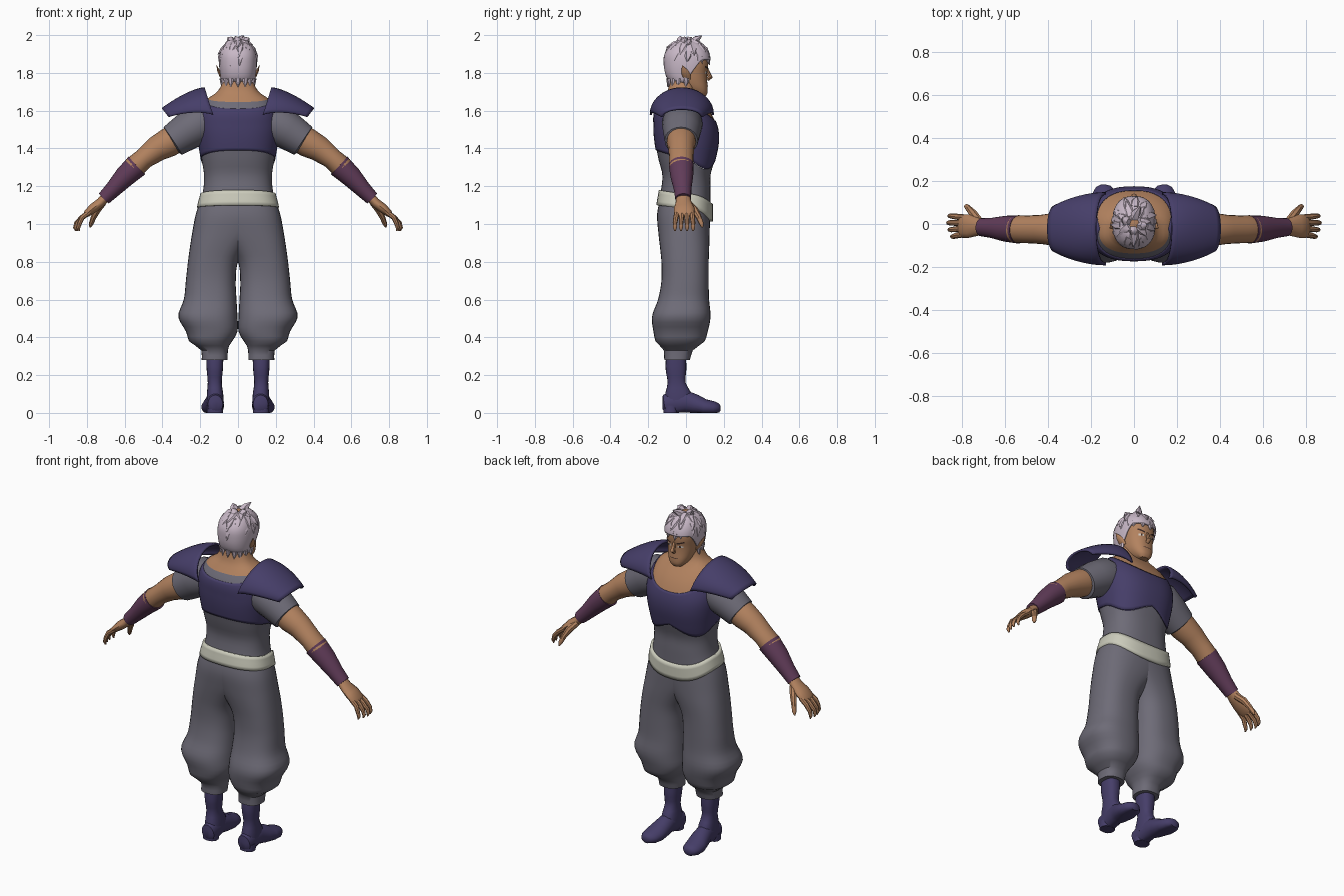
import bpy, math, random
from mathutils import Vector

random.seed(4)
if "Cube" in bpy.data.objects:
    bpy.data.objects.remove(bpy.data.objects["Cube"])
parts = []


def material(name, rgb):
    m = bpy.data.materials.new(name)
    m.use_nodes = True
    m.diffuse_color = (*rgb, 1)
    m.node_tree.nodes["Principled BSDF"].inputs["Base Color"].default_value = (*rgb, 1)
    return m


NAVY = material("navy cloth", (.061, .048, .141))
SKIN = material("tan skin", (.45, .225, .115))
GREY = material("grey cloth", (.155, .148, .185))
CREAM = material("cream sash", (.6, .6, .5))
PLUM = material("plum wrap", (.12, .045, .1))
HAIR = material("pale lilac hair", (.58, .48, .57))
DARK = material("dark brown", (.05, .025, .02))
WHITE = material("eye white", (.65, .6, .55))


def loft(name, rings, mat, closed=True, cap=True, mirror=False, thick=0):
    """Skin a list of equal rings of points."""
    n = len(rings[0])
    verts = [p for r in rings for p in r]
    faces = []
    for i in range(len(rings) - 1):
        for j in range(n if closed else n - 1):
            k = (j + 1) % n
            faces.append((i*n + j, i*n + k, i*n + n + k, i*n + n + j))
    if cap and closed:
        faces.append(tuple(reversed(range(n))))
        faces.append(tuple(range(len(verts) - n, len(verts))))
    me = bpy.data.meshes.new(name)
    me.from_pydata(verts, [], faces)
    me.materials.append(mat)
    ob = bpy.data.objects.new(name, me)
    bpy.context.collection.objects.link(ob)
    if thick:
        s = ob.modifiers.new("thickness", "SOLIDIFY")
        s.thickness = thick
        s.offset = -1
    if mirror:
        ob.modifiers.new("mirror", "MIRROR").use_mirror_merge = False
    parts.append(ob)
    return ob


def sample(table, z):
    """Smoothly interpolate the rows of a table sorted by height."""
    z = min(max(z, table[0][0]), table[-1][0])
    i = 0
    while i < len(table) - 2 and z > table[i + 1][0]:
        i += 1
    a, b = table[i], table[i + 1]
    p, q = table[max(i - 1, 0)], table[min(i + 2, len(table) - 1)]
    h = b[0] - a[0]
    t = (z - a[0]) / h
    out = []
    for k in range(1, len(a)):
        ma = (b[k] - p[k]) / (b[0] - p[0]) * h
        mb = (q[k] - a[k]) / (q[0] - a[0]) * h
        out.append((2*t**3 - 3*t*t + 1)*a[k] + (t**3 - 2*t*t + t)*ma
                   + (3*t*t - 2*t**3)*b[k] + (t**3 - t*t)*mb)
    return out


def surface(table, a, z, off=0, p=.82):
    """Point at angle a and height z on a body given by (z, x0, x1, back, front)."""
    x0, x1, yb, yf = sample(table, z)
    c, s = math.cos(a), math.sin(a)
    return Vector(((x0 + x1)/2 + ((x1 - x0)/2 + off) * math.copysign(abs(c)**p, c),
                   (yb + yf)/2 + ((yf - yb)/2 + off) * math.copysign(abs(s)**p, s), z))


def sheet(name, table, low, high, mat, off=0, rows=10, span=None, cols=48, **kw):
    """Part of a body between two heights, each a function of the angle."""
    a0, a1 = span or (0, 2*math.pi)
    n = cols + 1 if span else cols
    angles = [a0 + (a1 - a0)*j/cols for j in range(n)]
    rings = [[surface(table, a, low(a) + (high(a) - low(a))*i/rows, off) for a in angles]
             for i in range(rows + 1)]
    return loft(name, rings, mat, closed=not span, **kw)


def tube(name, path, radii, mat, ref=(0, 1, 0), sides=14, mirror=False):
    """Sweep an oval along a path; each radius is a number or (along ref, across)."""
    pts = [Vector(p) for p in path]
    rings = []
    for i, (c, r) in enumerate(zip(pts, radii)):
        ru, rv = r if isinstance(r, tuple) else (r, r)
        t = (pts[min(i + 1, len(pts) - 1)] - pts[max(i - 1, 0)]).normalized()
        u = Vector(ref)
        u = (u - t * u.dot(t)).normalized()
        v = t.cross(u)
        ring = [c + u*ru*math.cos(k*math.tau/sides) + v*rv*math.sin(k*math.tau/sides)
                for k in range(sides)]
        rings.append([(p.x, p.y, max(p.z, 0)) for p in ring])
    return loft(name, rings, mat, mirror=mirror)


def flat(z):
    return lambda a: z


# Torso: shirt, chest armour, collar, neck and sash share one body shape
torso = [(z, -w, w, b, f) for z, w, b, f in (
    (1.0, .222, -.15, .13), (1.1, .203, -.145, .13), (1.18, .184, -.132, .13),
    (1.26, .18, -.125, .13), (1.34, .192, -.145, .152), (1.44, .208, -.163, .17),
    (1.52, .215, -.168, .162), (1.6, .2, -.163, .125), (1.66, .165, -.125, .08),
    (1.7, .11, -.1, .05), (1.76, .079, -.085, .045), (1.8, .075, -.08, .04))]


def chest_low(a):
    s = math.sin(a)
    return 1.345 - .055*abs(math.sin(2*a)) if s > 0 else 1.345 + .045*abs(s)


def neckline(a):
    s = math.sin(a)
    return 1.668 - (.125*s**1.6 if s > 0 else -.022*s)


def chest_top(a):
    return neckline(a) + .036*min(math.sin(a), 0)


def sash_low(a):
    s = math.sin(a)
    return 1.088 - (.075*s*s if s > 0 else .012*s)


def sash_top(a):
    s = math.sin(a)
    return 1.16 - (.055*s*s if s > 0 else .02*s)


sheet("shirt_body", torso, flat(1.05), chest_low, GREY, rows=12, cap=False)
sheet("chest_armour", torso, chest_low, chest_top, NAVY, off=.005, rows=16, cap=False, thick=.006)
sheet("shirt_collar", torso, lambda a: chest_top(a) - .01, neckline, GREY, off=.002, rows=3, cap=False)
sheet("neck", torso, lambda a: neckline(a) - .01, flat(1.78), SKIN, rows=10)
sheet("sash", torso, sash_low, sash_top, CREAM, off=.012, rows=4, cap=False, thick=.02)

# Baggy trousers gathered at the calf
leg = [(.28, .055, .192, -.115, .02), (.345, .052, .2, -.122, .045), (.365, .04, .25, -.155, .09),
       (.43, .003, .275, -.172, .115), (.51, .003, .316, -.18, .13), (.6, .008, .287, -.148, .122),
       (.7, .012, .276, -.13, .12), (.8, 0, .265, -.13, .12), (.88, -.05, .254, -.138, .123),
       (.95, -.12, .243, -.146, .125), (1.05, -.19, .224, -.153, .127), (1.13, -.19, .198, -.138, .125)]
sheet("trouser_legs", leg, flat(.28), flat(1.13), GREY, rows=34, cols=32, mirror=True)

# Boots
boot = [(.04, .075, .165, -.11, .03), (.1, .078, .165, -.11, .03), (.16, .086, .16, -.097, -.002),
        (.23, .08, .166, -.108, .002), (.3, .077, .168, -.106, 0)]
sheet("boot_shafts", boot, flat(.05), flat(.3), NAVY, rows=9, cols=20, mirror=True)
tube("boot_feet",
     [(.12, -.125, .045), (.12, -.115, .045), (.12, -.06, .055), (.123, .0, .06), (.128, .05, .045),
      (.135, .1, .03), (.14, .15, .025), (.143, .175, .025), (.143, .183, .025)],
     [(.02, .025), (.04, .05), (.045, .065), (.046, .058), (.054, .052), (.06, .042),
      (.052, .036), (.034, .024), (.012, .012)], NAVY, ref=(1, 0, 0), sides=20, mirror=True)
sheet("boot_heels", [(0, .08, .165, -.118, -.045), (.04, .08, .165, -.122, -.04)],
      flat(0), flat(.04), NAVY, rows=1, cols=20, mirror=True)

# Arms, sleeves and wrist wraps
tube("sleeves", [(.13, -.015, 1.54), (.2, -.02, 1.53), (.27, -.022, 1.49), (.345, -.025, 1.44), (.35, -.025, 1.437)],
     [.09, .108, .1, .088, .07], GREY, sides=20, mirror=True)
tube("arms", [(.31, -.025, 1.465), (.37, -.025, 1.43), (.43, -.025, 1.398), (.5, -.025, 1.345),
              (.55, -.025, 1.3), (.62, -.02, 1.23)],
     [.076, .077, .068, (.064, .055), (.064, .06), .045], SKIN, sides=20, mirror=True)
tube("wrist_wraps", [(.535, -.025, 1.31), (.6, -.022, 1.25), (.66, -.018, 1.185), (.71, -.015, 1.135)],
     [(.066, .064), (.06, .056), (.047, .044), (.042, .037)], PLUM, sides=20, mirror=True)

# Hands
tube("palms", [(.69, -.015, 1.155), (.725, -.013, 1.115), (.765, -.01, 1.085), (.8, -.01, 1.055), (.812, -.01, 1.04)],
     [(.035, .026), (.042, .026), (.054, .026), (.054, .02), (.04, .01)], SKIN, mirror=True)
for i, name in enumerate(("little", "ring", "middle", "index")):
    y = -.053 + .029*i
    reach = (-.012, 0, .006, 0)[i]
    tube(name + "_fingers", [(.785, y*.9, 1.065), (.825, y, 1.035), (.85 + reach, y*1.1, 1.005),
                             (.857 + reach, y*1.1, .98), (.852 + reach, y*1.1, .963)],
         [.014, .014, .012, .01, .004], SKIN, sides=8, mirror=True)
tube("thumbs", [(.715, .01, 1.11), (.745, .045, 1.075), (.765, .068, 1.035), (.778, .082, 1.0), (.783, .087, .982)],
     [.018, .02, .015, .012, .004], SKIN, ref=(1, 0, 0), sides=8, mirror=True)

# Shoulder guards: arched shells that narrow and drop outward
rings = []
for i in range(13):
    u = i/12
    ring = []
    for j in range(21):
        v = j/10 - 1
        ang = v*math.pi/2
        ring.append((.175 - .045*v*v + u*(.222 + .01*v*v),
                     -.022 + .158*math.sin(ang)*(1 - .38*u*u),
                     1.712 - .108*u**1.5 - (.135 - .1*u)*(1 - math.cos(ang))))
    rings.append(list(reversed(ring)))
guard = loft("shoulder_guards", rings, NAVY, closed=False, thick=.012, mirror=True)
guard.data.flip_normals()

# Head
head = [(z, -w, w, b, f) for z, w, b, f in (
    (1.675, .028, .05, .102), (1.69, .045, .02, .113), (1.72, .064, -.03, .115), (1.76, .077, -.08, .112),
    (1.8, .083, -.098, .112), (1.85, .087, -.104, .118), (1.9, .083, -.1, .11),
    (1.94, .065, -.075, .085), (1.965, .038, -.04, .05), (1.975, .01, -.01, .015))]
sheet("head", head, flat(1.675), flat(1.975), SKIN, rows=24, cols=36)
tube("nose", [(0, .108, 1.828), (0, .118, 1.8), (0, .128, 1.777), (0, .112, 1.765)],
     [.007, .01, .014, .01], SKIN, ref=(1, 0, 0), sides=8)
tube("ears", [(.076, .012, 1.765), (.09, .002, 1.785), (.103, -.008, 1.81), (.113, -.02, 1.84)],
     [(.014, .008), (.024, .009), (.018, .007), .001], SKIN, sides=10, mirror=True)
mid = math.pi/2
sheet("eye_whites", head, flat(1.797), flat(1.808), WHITE, off=.002, rows=2, cols=6, span=(mid - .58, mid - .2), mirror=True)
sheet("irises", head, flat(1.797), flat(1.808), DARK, off=.003, rows=2, cols=3, span=(mid - .42, mid - .3), mirror=True)
sheet("eyebrows", head, lambda a: 1.812 + .025*(mid - a), lambda a: 1.821 + .025*(mid - a), DARK,
      off=.004, rows=2, cols=6, span=(mid - .66, mid - .16), mirror=True)
sheet("mouth", head, flat(1.728), flat(1.732), DARK, off=.002, rows=1, cols=6, span=(mid - .3, mid + .3))


# Hair: a cap with swept, pointed locks
def hairline(a):
    t = min(max((math.sin(a) + .3)/.95, 0), 1)
    return 1.745 + .125*t*t*(3 - 2*t)


sheet("hair_cap", head, hairline, flat(1.975), HAIR, off=.013, rows=14, thick=.012, cap=False)


def lock(name, a, e, drop, flare, r):
    def at(el, k):
        return Vector((.09*k*math.cos(el)*math.cos(a + el*.15), .006 + .108*k*math.cos(el)*math.sin(a + el*.15),
                       1.872 + .098*k*math.sin(el)))
    path = [at(e, .98), at(e - drop*.5, 1.06), at(e - drop, flare)]
    axis = (path[2] - path[0]).normalized()
    side = axis.cross(path[0] - Vector((0, 0, 1.87)))
    tube(name, path, [(r, r*.6), (r*.8, r*.5), .001], HAIR, ref=side, sides=6)


for row, (e, count, drop, r) in enumerate(((1.25, 7, .6, .028), (.85, 11, .6, .028), (.4, 14, .55, .025))):
    for i in range(count):
        lock(f"hair_lock_{row}_{i}", math.tau*(i + .4*row)/count + random.uniform(-.12, .12), e,
             drop + random.uniform(-.1, .15), random.uniform(1.14, 1.24), r)
for i in range(9):
    a = math.pi*(1.02 + .96*i/8)
    p = surface(head, a, 1.77, .008)
    tube(f"nape_lock_{i}", [p, p + Vector((0, 0, -.02)), p + Vector((0, -.004, -.045))],
         [(.016, .012), (.013, .008), .001], HAIR, ref=(math.sin(a), -math.cos(a), 0), sides=6)
for i, (x, y, tx, ty, tz) in enumerate(((0, .03, .03, .085, 1.998), (-.03, .01, -.055, .03, 1.99),
                                        (.03, -.01, .06, -.005, 1.985), (0, -.03, -.015, -.03, 1.995))):
    tube(f"crown_lock_{i}", [(x, y, 1.95), ((x + tx)/2, (y + ty)/2, 1.98), (tx, ty, tz)],
         [.03, .019, .001], HAIR, ref=(1, 0, 0), sides=6)

# Smooth shading with sharp edges kept
bpy.ops.object.select_all(action="DESELECT")
for ob in parts:
    ob.select_set(True)
bpy.context.view_layer.objects.active = parts[0]
bpy.ops.object.shade_smooth_by_angle(angle=math.radians(42))
